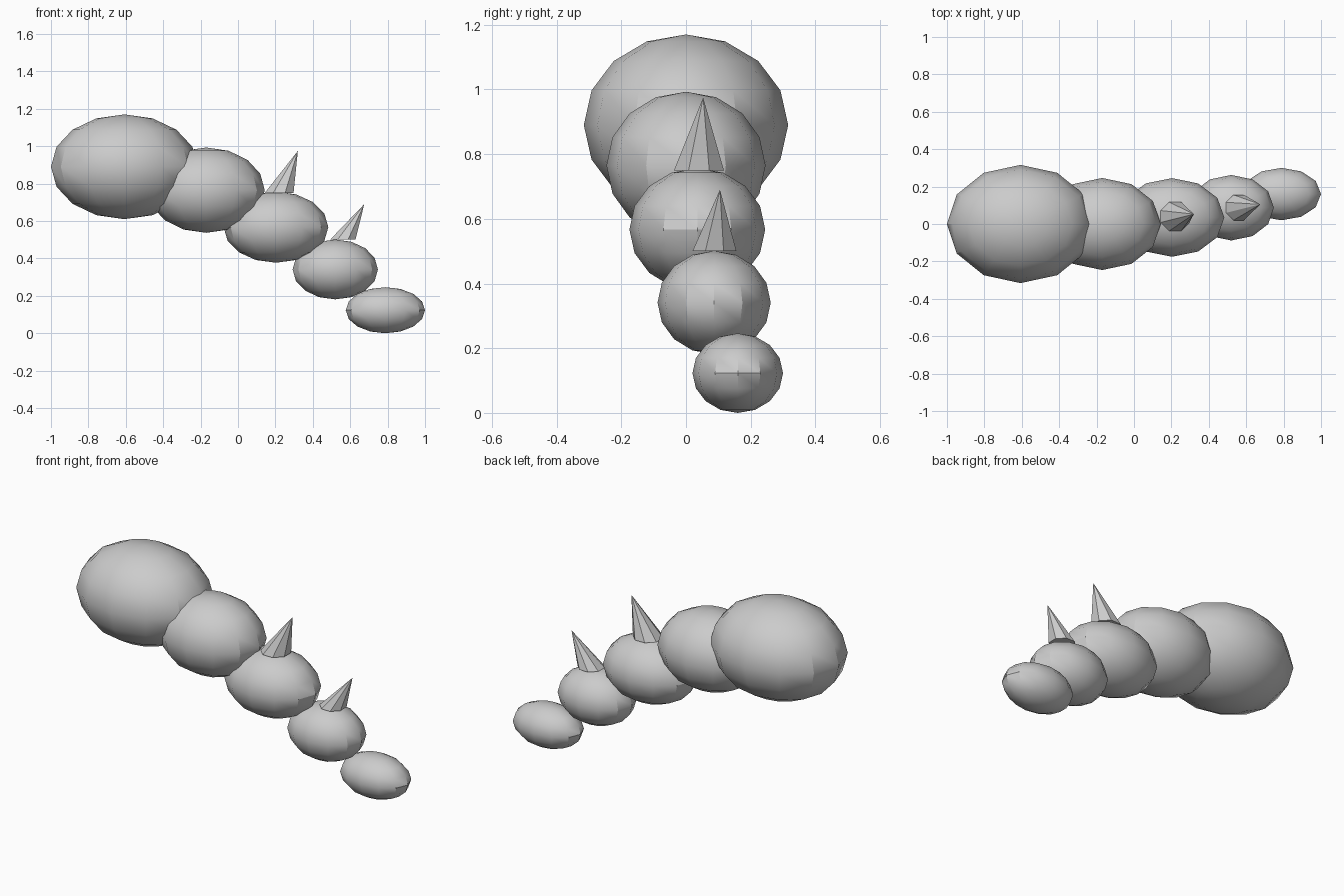
import bpy
import bmesh
import math
from mathutils import Matrix, Vector

old = bpy.data.objects.get("Cube")
if old:
    bpy.data.objects.remove(old, do_unlink=True)

# One plain grey for the whole model
grey = bpy.data.materials.new("light_grey")
grey.use_nodes = True
grey.diffuse_color = (0.6, 0.6, 0.6, 1)
grey.node_tree.nodes["Principled BSDF"].inputs["Base Color"].default_value = (0.6, 0.6, 0.6, 1)


def finish(name, bm):
    """Turn the bmesh into a named object, smooth except at sharp edges."""
    bmesh.ops.recalc_face_normals(bm, faces=bm.faces)
    mesh = bpy.data.meshes.new(name)
    bm.to_mesh(mesh)
    bm.free()
    mesh.materials.append(grey)
    obj = bpy.data.objects.new(name, mesh)
    bpy.context.collection.objects.link(obj)
    bpy.ops.object.select_all(action="DESELECT")
    obj.select_set(True)
    bpy.context.view_layer.objects.active = obj
    bpy.ops.object.shade_smooth_by_angle(angle=math.radians(30))


def segment(name, centre, radii):
    """Low-poly ellipsoid body segment."""
    bm = bmesh.new()
    bmesh.ops.create_uvsphere(
        bm, u_segments=12, v_segments=8, radius=1,
        matrix=Matrix.Translation(centre) @ Matrix.Diagonal((*radii, 1)))
    finish(name, bm)


def spike(name, base, radius, tip):
    """Leaning cone with a level base."""
    bm = bmesh.new()
    sides = 8
    ring = []
    for i in range(sides):
        a = math.tau * (i + 0.5) / sides
        r = radius / math.cos(math.pi / sides)
        ring.append(bm.verts.new(Vector(base) + Vector((math.cos(a), math.sin(a), 0)) * r))
    top = bm.verts.new(tip)
    bm.faces.new(ring)
    for i in range(sides):
        bm.faces.new((ring[i], ring[(i + 1) % sides], top))
    finish(name, bm)


# Body segments, from the large end to the small end
segment("base_segment", (-0.607, 0, 0.89), (0.393, 0.316, 0.28))
segment("second_segment", (-0.17, 0, 0.765), (0.313, 0.246, 0.228))
segment("third_segment", (0.203, 0.035, 0.567), (0.28, 0.21, 0.19))
segment("fourth_segment", (0.52, 0.087, 0.341), (0.228, 0.175, 0.16))
segment("tip_segment", (0.788, 0.16, 0.123), (0.212, 0.14, 0.123))

# Spikes on the back
spike("upper_spike", (0.22, 0.04, 0.75), 0.077, (0.32, 0.053, 0.975))
spike("lower_spike", (0.56, 0.088, 0.5), 0.068, (0.675, 0.105, 0.69))
